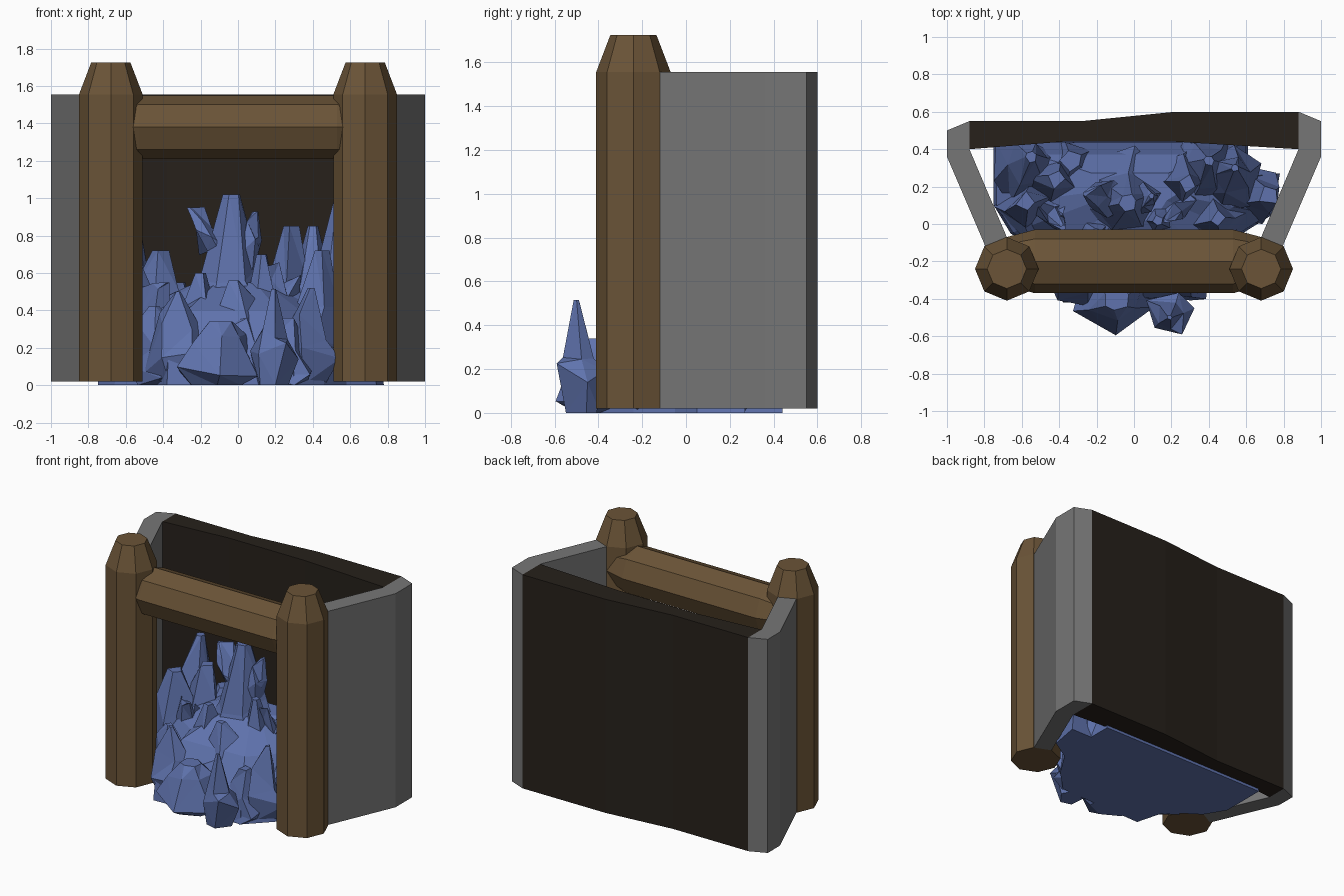
import bpy, bmesh, math, random
from mathutils import Vector, Matrix

random.seed(11)


def material(name, rgb):
    m = bpy.data.materials.new(name)
    m.diffuse_color = (*rgb, 1)
    return m


WOOD = material("wood", (0.145, 0.088, 0.038))
DARK = material("dark_back", (0.020, 0.015, 0.011))
BLUE = material("crystal_blue", (0.115, 0.171, 0.42))
GREY = material("stone_grey", (0.18, 0.18, 0.18))


def finish(bm, name, mat):
    bmesh.ops.recalc_face_normals(bm, faces=bm.faces)
    me = bpy.data.meshes.new(name)
    bm.to_mesh(me)
    bm.free()
    ob = bpy.data.objects.new(name, me)
    me.materials.append(mat)
    bpy.context.collection.objects.link(ob)
    return ob


def loft(bm, rings):
    """Skin a list of equal-length point rings and cap both ends."""
    vs = [[bm.verts.new(p) for p in r] for r in rings]
    n = len(vs[0])
    for a, b in zip(vs, vs[1:]):
        for i in range(n):
            bm.faces.new((a[i], a[(i + 1) % n], b[(i + 1) % n], b[i]))
    bm.faces.new(vs[0])
    bm.faces.new(vs[-1])


def log(name, stations, matrix):
    """Octagonal timber along local z from (z, radius) stations."""
    bm = bmesh.new()
    loft(bm, [[matrix @ Vector((r * math.cos(i * math.pi / 4), r * math.sin(i * math.pi / 4), z))
               for i in range(8)] for z, r in stations])
    finish(bm, name, WOOD)


def wall(name, plan, mat):
    bm = bmesh.new()
    loft(bm, [[(x, y, z) for x, y in plan] for z in (0.02, 1.555)])
    finish(bm, name, mat)


# timber frame
for side, s in (("left", -1), ("right", 1)):
    log(side + "_post", [(0.02, 0.17), (1.555, 0.17), (1.725, 0.105)],
        Matrix.Translation((s * 0.68, -0.24, 0)))
log("cross_beam", [(-0.70, 0.125), (-0.53, 0.17), (0.53, 0.17), (0.70, 0.125)],
    Matrix.Translation((0, -0.2, 1.38)) @ Matrix.Rotation(math.pi / 2, 4, 'Y'))

# side and back walls
wall("right_wall", [(0.88, 0.6), (1, 0.55), (1, 0.36), (0.79, -0.13), (0.68, -0.07), (0.88, 0.40)], GREY)
wall("left_wall", [(-0.88, 0.55), (-1, 0.5), (-1, 0.36), (-0.79, -0.13), (-0.68, -0.07), (-0.88, 0.40)], GREY)
wall("back_wall", [(-0.88, 0.55), (-0.28, 0.55), (0.22, 0.6), (0.88, 0.6),
                   (0.88, 0.40), (0.22, 0.44), (-0.38, 0.44), (-0.88, 0.40)], DARK)

# mound under the crystals
bm = bmesh.new()
plan = [(-0.75, 0.44), (0.61, 0.44), (0.61, 0.27), (0.78, 0.27), (0.74, 0.05), (0.58, -0.05),
        (0.46, -0.24), (0.3, -0.4), (-0.38, -0.42), (-0.44, -0.2), (-0.66, -0.05), (-0.75, 0.1)]
loft(bm, [[(x * k, 0.2 + (y - 0.2) * k, z) for x, y in plan]
          for k, z in ((1, 0), (0.98, 0.15), (0.72, 0.40), (0.3, 0.55))])
finish(bm, "crystal_mound", BLUE)

# crystals: base x, base y, base radius, tip x, tip y, tip z, tip radius
CRYSTALS = [
    (-0.09, 0.13, 0.30, -0.03, 0.11, 1.02, 0.05), (0.22, 0.26, 0.22, 0.29, 0.22, 0.85, 0.05),
    (0.40, 0.25, 0.22, 0.40, 0.34, 0.85, 0.03), (0.50, 0.22, 0.18, 0.54, 0.30, 1.02, 0.02),
    (-0.48, 0.22, 0.25, -0.42, 0.24, 0.72, 0.05), (-0.58, 0.28, 0.20, -0.55, 0.36, 0.85, 0.03),
    (-0.57, 0.08, 0.20, -0.58, 0.12, 0.68, 0.05), (-0.28, 0.28, 0.20, -0.34, 0.34, 0.55, 0.06),
    (0.60, 0.14, 0.17, 0.72, 0.15, 0.60, 0.06), (0.42, 0.02, 0.20, 0.45, 0.03, 0.72, 0.04),
    (0.15, 0.04, 0.17, 0.13, 0.02, 0.70, 0.03), (-0.26, -0.06, 0.22, -0.20, -0.05, 0.60, 0.03),
    (-0.29, -0.26, 0.20, -0.32, -0.30, 0.50, 0.015), (0.02, -0.16, 0.25, -0.02, -0.16, 0.56, 0.03),
    (0.34, -0.20, 0.19, 0.39, -0.22, 0.52, 0.02), (-0.40, -0.12, 0.19, -0.45, -0.14, 0.42, 0.03),
    (-0.11, -0.36, 0.22, -0.10, -0.40, 0.34, 0.07), (0.19, -0.46, 0.13, 0.19, -0.50, 0.515, 0.015),
    (0.26, -0.30, 0.16, 0.27, -0.30, 0.36, 0.04),
]
# side splinters: start x, y, z, radius, tip x, y, z
SPLINTERS = [(-0.10, 0.12, 0.72, 0.10, -0.26, 0.16, 0.95), (0.03, 0.12, 0.62, 0.09, 0.095, 0.15, 0.93),
             (0.28, 0.15, 0.45, 0.08, 0.16, 0.02, 0.64), (-0.48, 0.12, 0.40, 0.09, -0.38, -0.02, 0.55)]
bm = bmesh.new()
shapes = [(bx, by, 0, r, tx, ty, tz, tr) for bx, by, r, tx, ty, tz, tr in CRYSTALS]
shapes += [s + (0.015,) for s in SPLINTERS]
for bx, by, bz, r, tx, ty, tz, tr in shapes:
    n = random.choice((4, 5, 5, 6))
    turn = random.uniform(0, 6.28)
    rings = []
    # foot, shoulders, tip
    for t, rad in ((0, 0.7 * r), (0.28, r), (0.62, 0.55 * r + 0.3 * tr), (1, tr)):
        cx, cy = bx + (tx - bx) * t, by + (ty - by) * t
        ring = []
        for i in range(n):
            a = turn + (i + random.uniform(-0.2, 0.2)) * 2 * math.pi / n
            k = rad * random.uniform(0.85, 1.12)
            z = bz + (tz - bz) * t + (random.uniform(-0.09, 0.09) if 0 < t < 1 else 0)
            x = min(max(cx + k * math.cos(a), -0.75), 0.78)
            y = min(max(cy + k * math.sin(a), -0.595), 0.44)
            ring.append((x, y, z))
        rings.append(ring)
    loft(bm, rings)
bmesh.ops.triangulate(bm, faces=[f for f in bm.faces if len(f.verts) == 4])
finish(bm, "crystals", BLUE)
